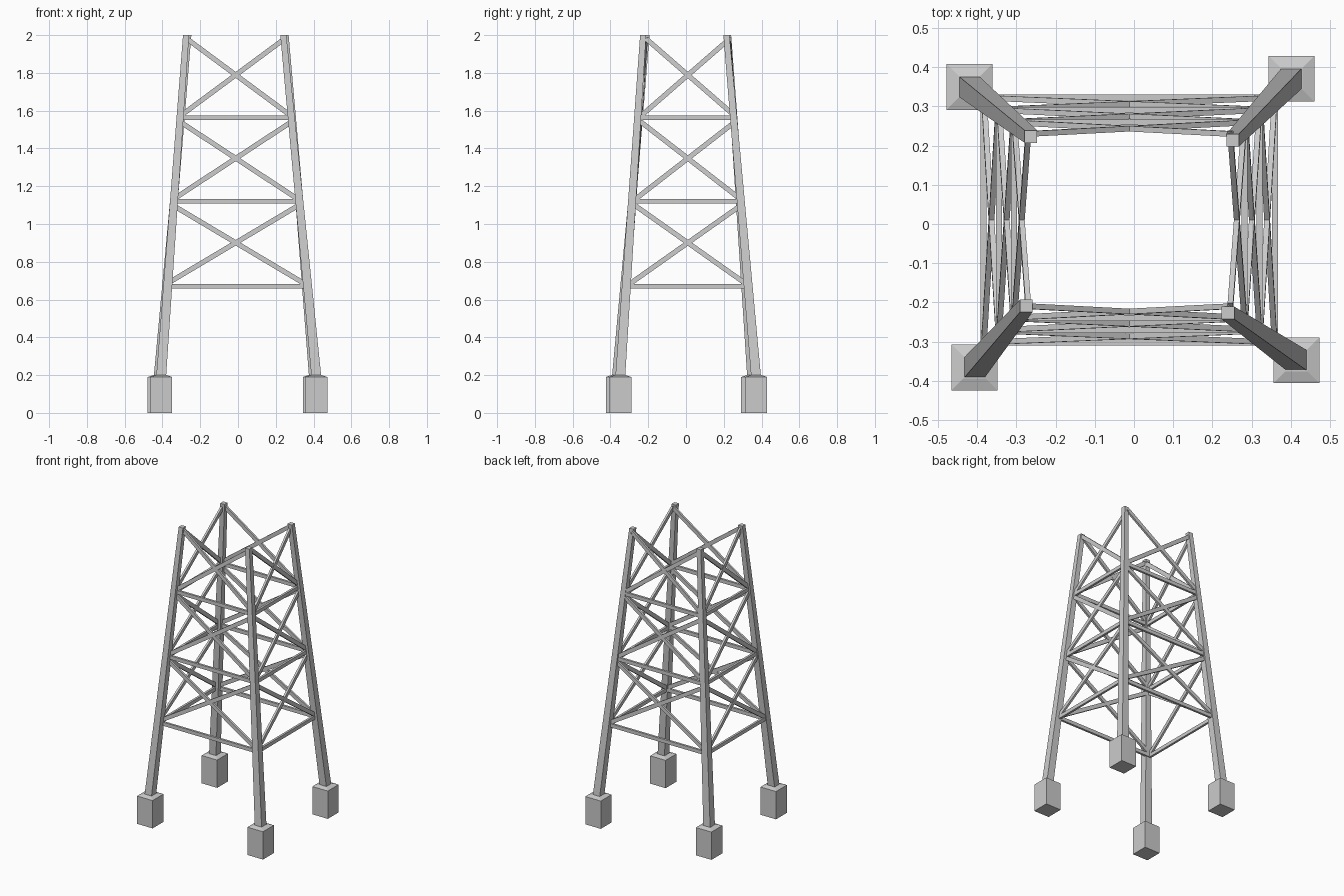
import bpy
from mathutils import Vector

if "Cube" in bpy.data.objects:
    bpy.data.objects.remove(bpy.data.objects["Cube"])


def make_mesh(name, verts, faces):
    me = bpy.data.meshes.new(name)
    me.from_pydata([tuple(v) for v in verts], [], faces)
    ob = bpy.data.objects.new(name, me)
    bpy.context.collection.objects.link(ob)
    return ob


def loft(name, rings):
    """Square column through rings of (x, y, z, half width)."""
    verts = [(x + sx * h, y + sy * h, z) for x, y, z, h in rings
             for sx, sy in ((-1, -1), (1, -1), (1, 1), (-1, 1))]
    faces = [(3, 2, 1, 0)]
    for r in range(len(rings) - 1):
        b = r * 4
        faces += [(b + i, b + (i + 1) % 4, b + 4 + (i + 1) % 4, b + 4 + i) for i in range(4)]
    t = (len(rings) - 1) * 4
    faces.append((t, t + 1, t + 2, t + 3))
    return make_mesh(name, verts, faces)


def beam(name, a, b, out, width, depth):
    """Flat bar from a to b, thin along the outward direction."""
    a, b = Vector(a), Vector(b)
    d = (b - a).normalized()
    side = d.cross(Vector(out)).normalized()
    nrm = side.cross(d)
    verts = [p + side * sx * width / 2 + nrm * sy * depth / 2 for p in (a, b)
             for sx, sy in ((-1, -1), (1, -1), (1, 1), (-1, 1))]
    faces = [(0, 1, 2, 3), (7, 6, 5, 4)]
    faces += [(i, i + 4, (i + 1) % 4 + 4, (i + 1) % 4) for i in range(4)]
    return make_mesh(name, verts, faces)


# Legs and footings: base centre and top centre
LEGS = {
    "back_left": ((-0.42, 0.35), (-0.263, 0.223)),
    "back_right": ((0.402, 0.371), (0.252, 0.214)),
    "front_left": ((-0.407, -0.366), (-0.275, -0.209)),
    "front_right": ((0.415, -0.348), (0.24, -0.227)),
}
for key, ((bx, by), (tx, ty)) in LEGS.items():
    loft(key + "_footing", [(bx, by, 0, 0.0585), (bx, by, 0.19, 0.0585), (bx, by, 0.2, 0.028)])
    loft(key + "_leg", [(bx, by, 0.19, 0.026), (tx, ty, 2.0, 0.016)])


# Bracing frame corner at a given height
def corner(sx, sy, z):
    hx = 0.372 - (z - 0.67) * 0.087
    hy = 0.313 - (z - 0.67) * 0.071
    return (-0.012 + sx * hx, 0.010 + sy * hy, z)


SIDES = {
    "front": ((-1, -1), (1, -1), (0, -1, 0)),
    "right": ((1, -1), (1, 1), (1, 0, 0)),
    "back": ((1, 1), (-1, 1), (0, 1, 0)),
    "left": ((-1, 1), (-1, -1), (-1, 0, 0)),
}
LEVELS = (0.67, 1.12, 1.562, 2.0)
for side, (p, q, out) in SIDES.items():
    for n in range(3):
        lo, hi = LEVELS[n], LEVELS[n + 1]
        # Horizontal rail
        beam(f"{side}_rail_{n + 1}", corner(*p, lo), corner(*q, lo), out, 0.025, 0.015)
        # Crossed diagonals
        zl, zh = lo + 0.01, hi - 0.02
        beam(f"{side}_brace_a_{n + 1}", corner(*p, zl), corner(*q, zh), out, 0.026, 0.014)
        beam(f"{side}_brace_b_{n + 1}", corner(*q, zl), corner(*p, zh), out, 0.026, 0.014)
